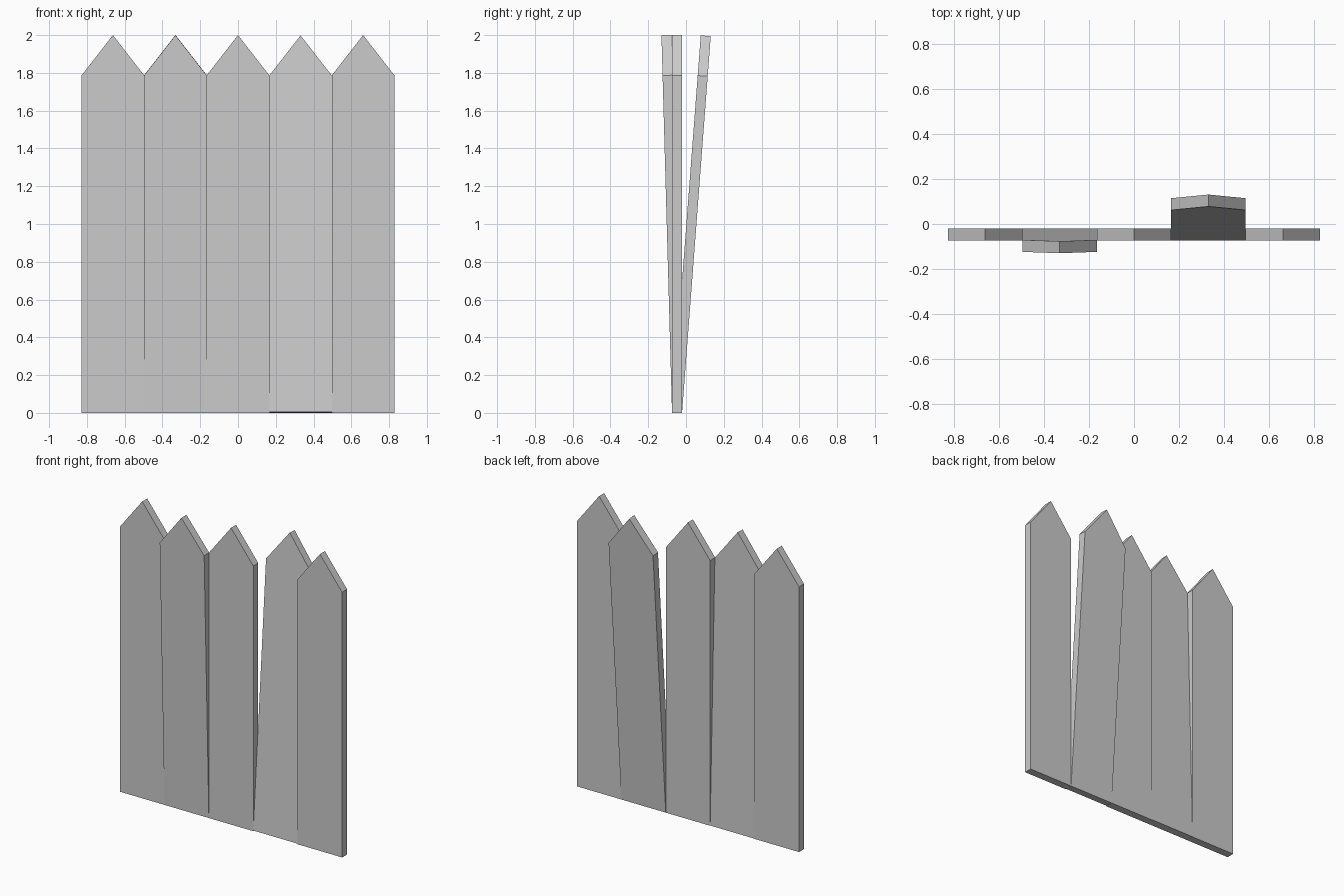
import bpy, bmesh, math
from mathutils import Matrix, Vector

if "Cube" in bpy.data.objects:
    bpy.data.objects.remove(bpy.data.objects["Cube"])

WIDTH = 0.3312       # picket width
SHOULDER = 1.787     # height where the point begins
FRONT, BACK = -0.074, -0.021


def picket(name, cx, top_shift):
    h = WIDTH / 2
    outline = [(-h, 0), (h, 0), (h, SHOULDER), (0, 2.0), (-h, SHOULDER)]
    bm = bmesh.new()
    face = bm.faces.new([bm.verts.new((cx + x, FRONT, z)) for x, z in outline])
    ext = bmesh.ops.extrude_face_region(bm, geom=[face])
    verts = [v for v in ext["geom"] if isinstance(v, bmesh.types.BMVert)]
    bmesh.ops.translate(bm, vec=(0, BACK - FRONT, 0), verts=verts)
    # lean the board about the bottom edge on the side it leans towards
    pivot = Vector((0, BACK if top_shift > 0 else FRONT, 0))
    bmesh.ops.rotate(bm, cent=pivot, verts=bm.verts,
                     matrix=Matrix.Rotation(-math.asin(top_shift / 2), 3, 'X'))
    bmesh.ops.recalc_face_normals(bm, faces=bm.faces)
    mesh = bpy.data.meshes.new(name)
    bm.to_mesh(mesh)
    bm.free()
    bpy.context.collection.objects.link(bpy.data.objects.new(name, mesh))


# five pickets: the second leans forward, the fourth leans back
for i, shift in enumerate([0, -0.056, 0, 0.152, 0]):
    picket(f"fence_picket_{i + 1}", (i - 2) * WIDTH, shift)
